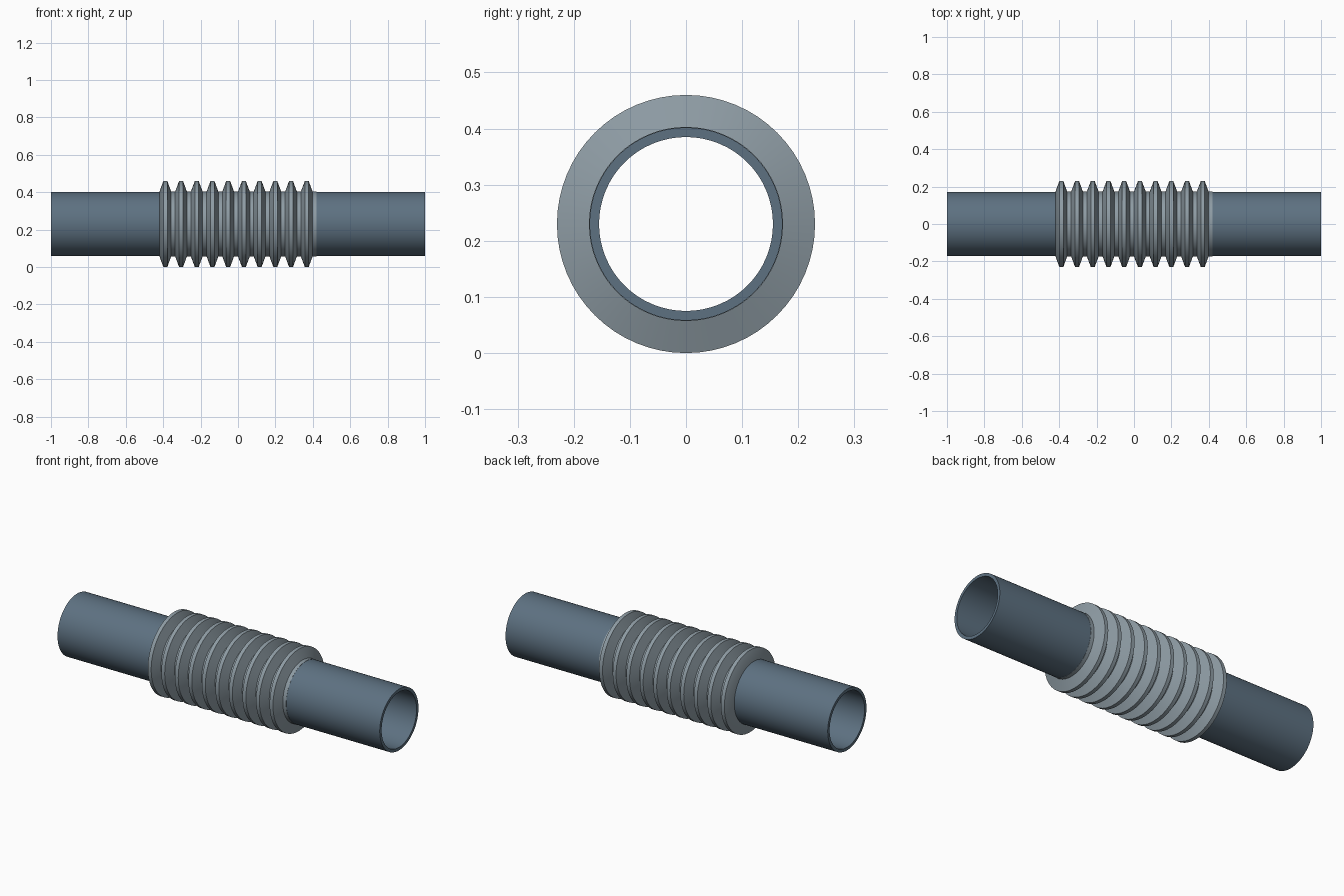
import bpy
import math

if "Cube" in bpy.data.objects:
    bpy.data.objects.remove(bpy.data.objects["Cube"])

SIDES = 64
AXIS_Z = 0.23
PIPE_R, BORE_R, CREST_R = 0.172, 0.155, 0.23
HALF = 0.42          # half length of the bellows
RIDGES = 10
PITCH = 2 * HALF / RIDGES
WALL = 0.01


def material(name, color):
    mat = bpy.data.materials.new(name)
    mat.diffuse_color = color
    mat.use_nodes = True
    mat.node_tree.nodes["Principled BSDF"].inputs["Base Color"].default_value = mat.diffuse_color
    return mat


def revolve(name, profile, mat):
    """Spin a closed (x, radius) profile around the x axis."""
    n = len(profile)
    verts, faces = [], []
    for s in range(SIDES):
        a = 2 * math.pi * s / SIDES
        verts += [(x, r * math.cos(a), r * math.sin(a)) for x, r in profile]
        t = (s + 1) % SIDES
        for i in range(n):
            j = (i + 1) % n
            faces.append((s * n + i, s * n + j, t * n + j, t * n + i))
    mesh = bpy.data.meshes.new(name)
    mesh.from_pydata(verts, [], faces)
    mesh.materials.append(mat)
    obj = bpy.data.objects.new(name, mesh)
    obj.location.z = AXIS_Z
    bpy.context.collection.objects.link(obj)
    # consistent outward normals, smooth round walls with crisp rims
    bpy.ops.object.select_all(action='DESELECT')
    obj.select_set(True)
    bpy.context.view_layer.objects.active = obj
    bpy.ops.object.mode_set(mode='EDIT')
    bpy.ops.mesh.select_all(action='SELECT')
    bpy.ops.mesh.normals_make_consistent(inside=False)
    bpy.ops.object.mode_set(mode='OBJECT')
    bpy.ops.object.shade_smooth_by_angle(angle=math.radians(30))
    return obj


pipe_mat = material("blue_grey_steel", (0.11, 0.165, 0.22, 1))
bellows_mat = material("light_steel", (0.27, 0.33, 0.37, 1))

# Straight pipe stubs at both ends
for name, x0, x1 in (("left_pipe", -1, -HALF), ("right_pipe", HALF, 1)):
    revolve(name, [(x0, BORE_R), (x0, PIPE_R), (x1, PIPE_R), (x1, BORE_R)], pipe_mat)

# Bellows: repeated slope, crest, slope, flat valley
root = PIPE_R + 0.001
outer = []
for i in range(RIDGES):
    x = -HALF + i * PITCH
    outer += [(x, root), (x + 0.25 * PITCH, CREST_R),
              (x + 0.5 * PITCH, CREST_R), (x + 0.75 * PITCH, root)]
outer.append((HALF, root))
inner = [(x, r - WALL) for x, r in reversed(outer)]
revolve("bellows", outer + inner, bellows_mat)
